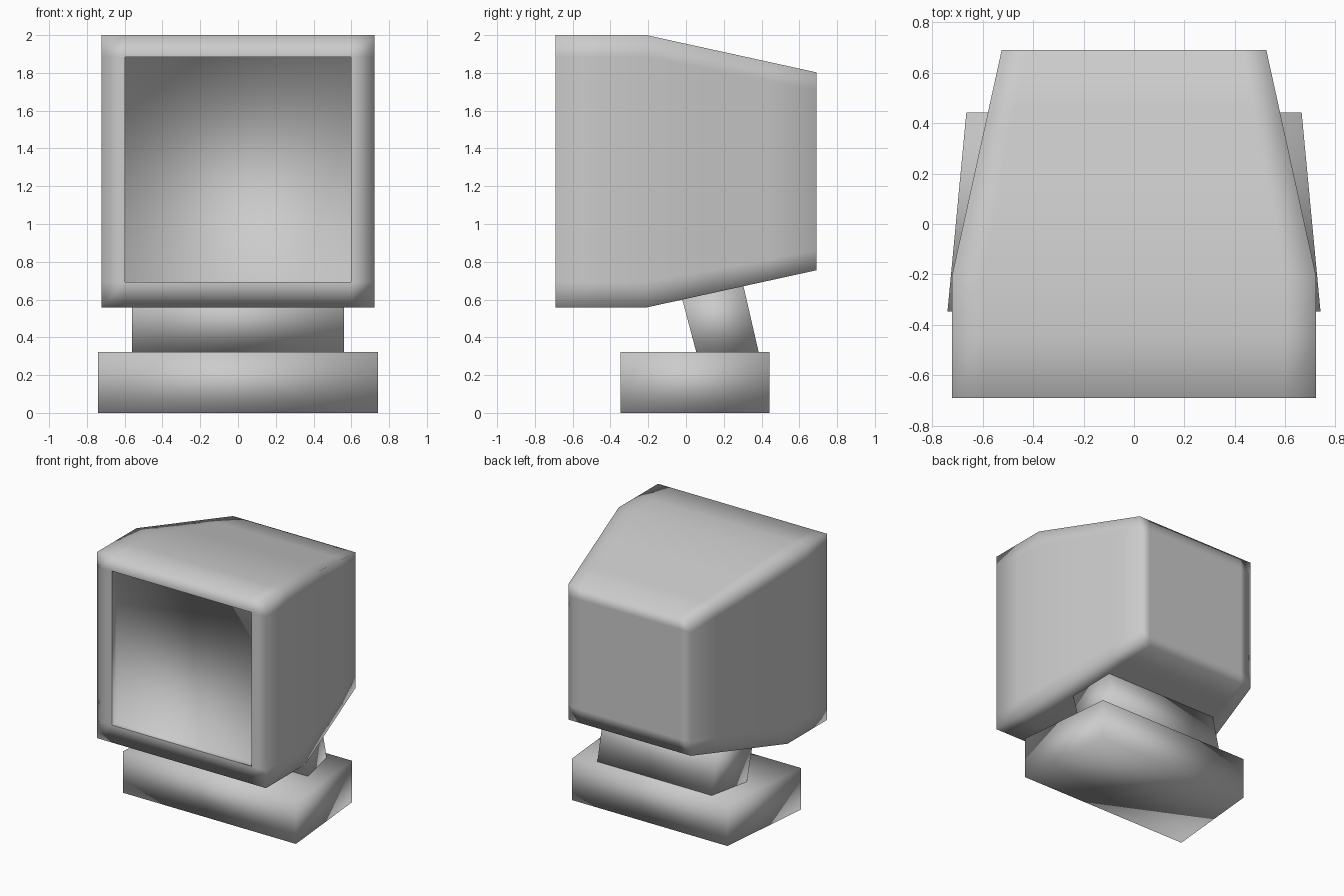
import bpy, bmesh

if "Cube" in bpy.data.objects:
    bpy.data.objects.remove(bpy.data.objects["Cube"])


def finish(name, bm):
    mesh = bpy.data.meshes.new(name)
    bm.to_mesh(mesh)
    bm.free()
    for p in mesh.polygons:
        p.use_smooth = True
    ob = bpy.data.objects.new(name, mesh)
    bpy.context.collection.objects.link(ob)
    return ob


def block(name, bottom, top, hollow=False):
    """Six-sided block from two rings; each ring is (half width, y, z) front and back.
    hollow drops the front face and turns the rest inwards."""
    bm = bmesh.new()
    rings = []
    for (w0, y0, z0), (w1, y1, z1) in (bottom, top):
        rings.append([bm.verts.new(p) for p in
                      ((-w0, y0, z0), (w0, y0, z0), (w1, y1, z1), (-w1, y1, z1))])
    lo, hi = rings
    bm.faces.new(lo[::-1])
    bm.faces.new(hi)
    for i in range(4):
        if hollow and i == 0:
            continue
        j = (i + 1) % 4
        bm.faces.new((lo[i], lo[j], hi[j], hi[i]))
    if hollow:
        bmesh.ops.reverse_faces(bm, faces=bm.faces[:])
    return finish(name, bm)


# Housing: straight front part, tapered back, loops near the edges for soft shading
BACK, KNEE, FRONT = 0.69, -0.21, -0.69
stations = [FRONT, -0.45, KNEE, 0.12, 0.45, BACK]
bm = bmesh.new()
cache = {}


def vert(i, j, k):
    if (i, j, k) not in cache:
        y = stations[k]
        t = max(0, (y - KNEE) / (BACK - KNEE))
        w = 0.723 - 0.198 * t
        z0, z1 = 0.558 + 0.197 * t, 2.0 - 0.197 * t
        x = (-w, -w + 0.125 - 0.03 * t, w - 0.125 + 0.03 * t, w)[i]
        z = (z0, z0 + 0.135 - 0.03 * t, z1 - 0.115 + 0.02 * t, z1)[j]
        cache[i, j, k] = bm.verts.new((x, y, z))
    return cache[i, j, k]


last = len(stations) - 1
for a in range(3):
    for k in range(last):
        for e in (0, 3):
            bm.faces.new([vert(e, a, k), vert(e, a + 1, k), vert(e, a + 1, k + 1), vert(e, a, k + 1)])
            bm.faces.new([vert(a, e, k), vert(a + 1, e, k), vert(a + 1, e, k + 1), vert(a, e, k + 1)])
    for b in range(3):
        for k in (0, last):
            if k or (a, b) != (1, 1):      # leave the screen opening
                bm.faces.new([vert(a, b, k), vert(a + 1, b, k), vert(a + 1, b + 1, k), vert(a, b + 1, k)])
bmesh.ops.recalc_face_normals(bm, faces=bm.faces[:])
housing = finish("housing", bm)
weighted = housing.modifiers.new("soft_edges", 'WEIGHTED_NORMAL')
weighted.weight = 50

# Recessed screen tray
block("screen",
      ((0.598, FRONT, 0.693), (0.598, FRONT + 0.06, 0.693)),
      ((0.598, FRONT, 1.885), (0.598, FRONT + 0.06, 1.885)), hollow=True)

# Leaning neck
block("neck",
      ((0.56, 0.055, 0.32), (0.49, 0.385, 0.32)),
      ((0.56, -0.025, 0.62), (0.49, 0.3, 0.69)))

# Foot, narrower at the back
block("base",
      ((0.74, -0.348, 0.0), (0.665, 0.443, 0.0)),
      ((0.74, -0.348, 0.322), (0.665, 0.443, 0.322)))
